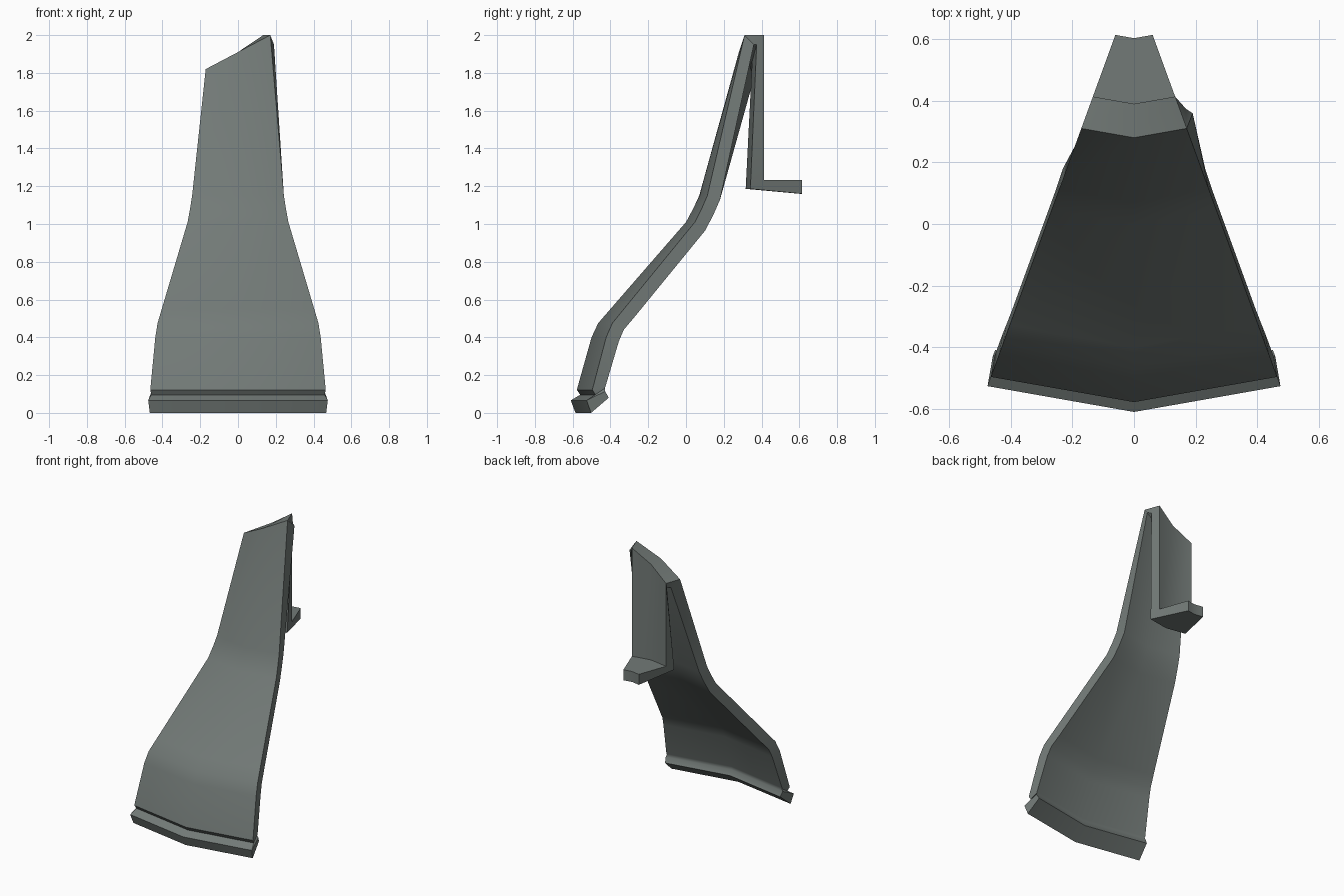
import bpy, bmesh, math

if "Cube" in bpy.data.objects:
    bpy.data.objects.remove(bpy.data.objects["Cube"])

AXIS_Y = 0.78                 # vertical axis the curved panel is swept around
STEP = math.radians(20)       # two 20 degree segments

# Outer profile: radius, height, inward thickness offset (horizontal, vertical), is top row
profile = [
    (1.365, 0.00, 0.095, 0.080, 0),    # foot lip
    (1.390, 0.066, 0.100, 0.048, 0),
    (1.340, 0.096, 0.050, 0.034, 0),   # groove
    (1.358, 0.122, 0.070, 0.015, 0),   # wall
    (1.280, 0.40, 0.068, -0.022, 0),
    (1.245, 0.475, 0.062, -0.034, 0),
    (1.180, 0.55, 0.055, -0.045, 0),
    (0.780, 1.01, 0.055, -0.045, 0),
    (0.740, 1.085, 0.062, -0.035, 0),
    (0.710, 1.15, 0.068, -0.022, 0),
    (0.500, 1.91, 0.050, -0.050, 1),   # slanted top
    (0.390, 1.91, -0.040, -0.050, 1),
    (0.390, 1.234, -0.074, -0.048, 0), # rear drop and flange
    (0.177, 1.234, 0.000, -0.074, 0),
]

bm = bmesh.new()
outer, inner = [], []
for r, z, h, dz, top in profile:
    row_o, row_i = [], []
    for s in (-1, 0, 1):
        a, d = s * STEP, s * STEP / 2
        x, y = r * math.sin(a), AXIS_Y - r * math.cos(a)
        zz = z + 0.09 * s * top
        row_o.append(bm.verts.new((x, y, zz)))
        row_i.append(bm.verts.new((x - h * math.sin(d) + 0.028 * top,
                                   y + h * math.cos(d), zz + dz)))
    outer.append(row_o)
    inner.append(row_i)

n = len(profile)
for i in range(n - 1):
    for j in range(2):        # front and back skins
        bm.faces.new((outer[i][j], outer[i][j+1], outer[i+1][j+1], outer[i+1][j]))
        bm.faces.new((inner[i][j], inner[i+1][j], inner[i+1][j+1], inner[i][j+1]))
    # side rims
    bm.faces.new((outer[i][0], outer[i+1][0], inner[i+1][0], inner[i][0]))
    bm.faces.new((outer[i][2], inner[i][2], inner[i+1][2], outer[i+1][2]))
for j in range(2):            # end rims
    bm.faces.new((outer[0][j], inner[0][j], inner[0][j+1], outer[0][j+1]))
    bm.faces.new((outer[-1][j], outer[-1][j+1], inner[-1][j+1], inner[-1][j]))

mesh = bpy.data.meshes.new("curved_armor_panel")
bm.to_mesh(mesh)
bm.free()
panel = bpy.data.objects.new("curved_armor_panel", mesh)
bpy.context.collection.objects.link(panel)

mat = bpy.data.materials.new("slate grey")
mat.diffuse_color = (0.17, 0.195, 0.185, 1)
mat.use_nodes = True
mat.node_tree.nodes["Principled BSDF"].inputs["Base Color"].default_value = mat.diffuse_color
mesh.materials.append(mat)

bpy.context.view_layer.objects.active = panel
panel.select_set(True)
bpy.ops.object.shade_smooth_by_angle(angle=math.radians(30))
